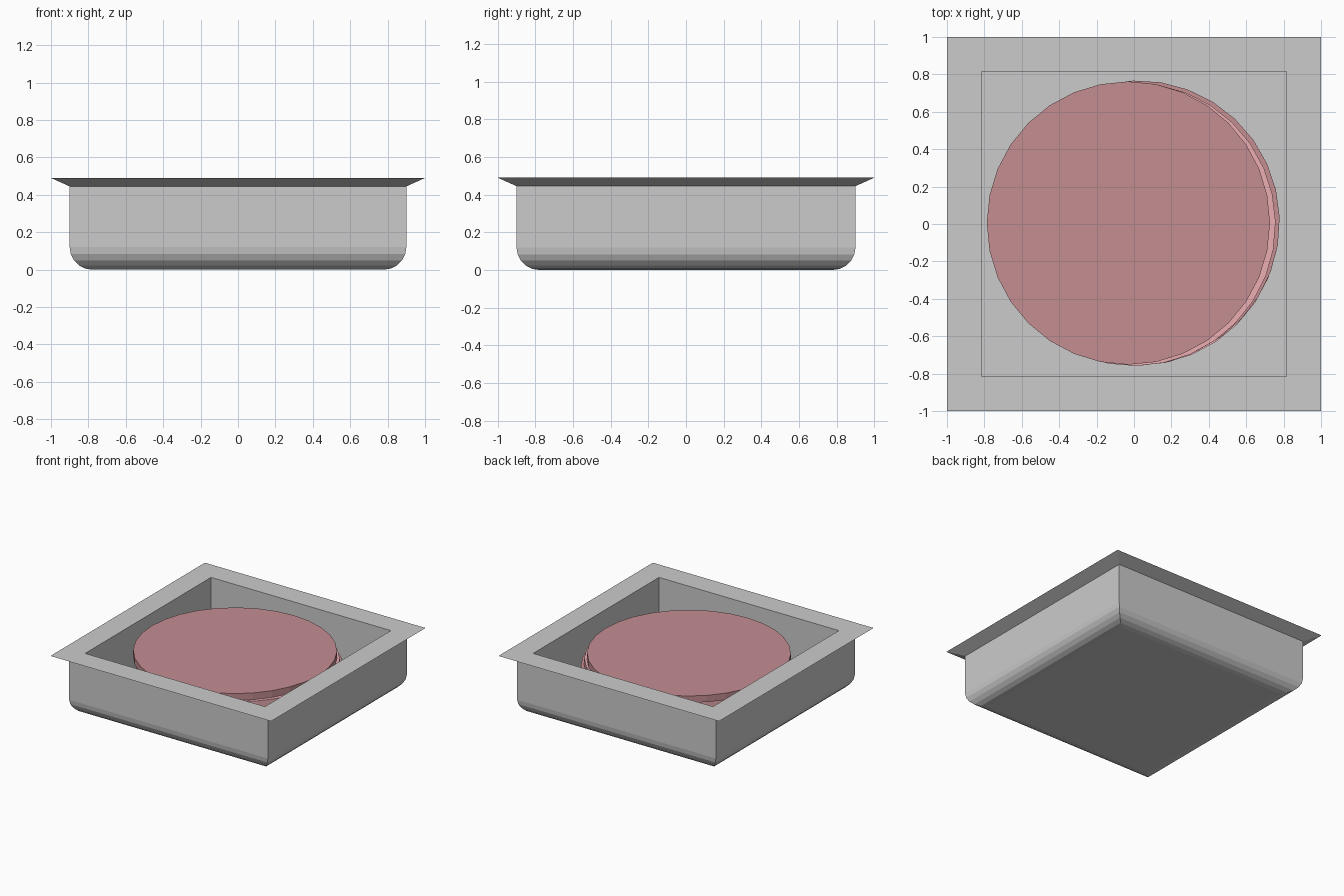
import bpy, bmesh, math

if "Cube" in bpy.data.objects:
    bpy.data.objects.remove(bpy.data.objects["Cube"])


def material(name, color):
    mat = bpy.data.materials.new(name)
    mat.diffuse_color = color
    mat.use_nodes = True
    mat.node_tree.nodes["Principled BSDF"].inputs["Base Color"].default_value = mat.diffuse_color
    return mat


def add_object(name, bm, mat=None):
    bmesh.ops.recalc_face_normals(bm, faces=bm.faces)
    mesh = bpy.data.meshes.new(name)
    bm.to_mesh(mesh)
    bm.free()
    obj = bpy.data.objects.new(name, mesh)
    bpy.context.collection.objects.link(obj)
    if mat:
        mesh.materials.append(mat)
    return obj


def square_loft(name, profile):
    """Skin square rings given as (half width, height), capped at both ends."""
    bm = bmesh.new()
    rings = [[bm.verts.new((sx * r, sy * r, z))
              for sx, sy in ((-1, -1), (1, -1), (1, 1), (-1, 1))]
             for r, z in profile]
    for a, b in zip(rings, rings[1:]):
        for i in range(4):
            j = (i + 1) % 4
            bm.faces.new((a[i], a[j], b[j], b[i]))
    bm.faces.new(rings[0])
    bm.faces.new(rings[-1])
    return add_object(name, bm)


def disc(name, x, y, z_top, radius, height, turn, mat):
    bm = bmesh.new()
    bmesh.ops.create_cone(bm, cap_ends=True, segments=32,
                          radius1=radius, radius2=radius, depth=height)
    obj = add_object(name, bm, mat)
    obj.location = (x, y, z_top - height / 2)
    obj.rotation_euler.z = math.radians(turn)
    return obj


# Tray: rounded bottom edge, straight wall, flared rim, square well
R = 0.12
profile = [(0.9 - R + R * math.sin(a), R - R * math.cos(a))
           for a in (math.pi / 2 * i / 5 for i in range(6))]
profile += [(0.9, 0.445), (1.0, 0.49), (0.815, 0.49), (0.815, 0.08)]
square_loft("tray", profile)

# Stack of round slices, each slightly out of line with the next
dark = material("dark_red", (0.56, 0.27, 0.29, 1))
pink = material("pink", (0.84, 0.42, 0.45, 1))
offsets = [(-0.03, 0.005, 0), (0.0, -0.002, 1), (0.022, 0.01, 2),
           (0.018, 0.0, 0), (0.01, 0.005, 1), (0.015, 0.0, 2)]
step = 0.055
for i, (x, y, turn) in enumerate(offsets):
    disc(f"slice_{i + 1}", x, y, 0.41 - i * step, 0.757, step, turn,
         pink if i % 2 else dark)
